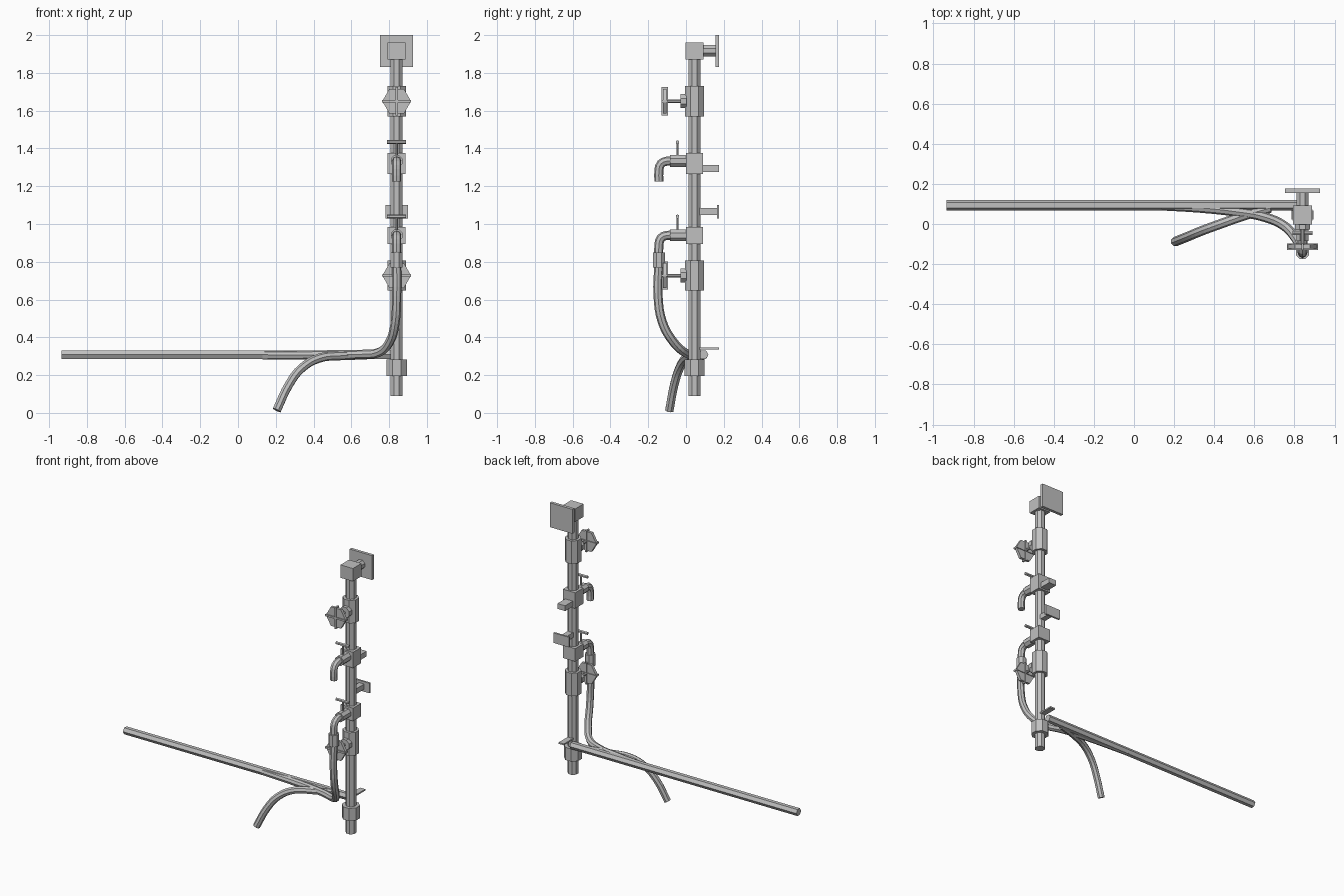
import bpy
import bmesh
from math import pi, cos
from mathutils import Matrix, Vector

if "Cube" in bpy.data.objects:
    bpy.data.objects.remove(bpy.data.objects["Cube"], do_unlink=True)

grey = bpy.data.materials.new("light grey metal")
grey.use_nodes = True
COLOR = (0.53, 0.53, 0.53, 1)
grey.diffuse_color = COLOR
grey.node_tree.nodes["Principled BSDF"].inputs["Base Color"].default_value = COLOR

PX, PY = 0.84, 0.045          # axis of the standing pipe
AXIS_ROT = {"X": Matrix.Rotation(pi / 2, 4, "Y"),
            "Y": Matrix.Rotation(pi / 2, 4, "X"),
            "Z": Matrix.Identity(4)}


def add_mesh(name, bm):
    mesh = bpy.data.meshes.new(name)
    bm.to_mesh(mesh)
    bm.free()
    mesh.materials.append(grey)
    obj = bpy.data.objects.new(name, mesh)
    bpy.context.collection.objects.link(obj)


def box(name, x, y, z):
    """Box from (min, max) ranges."""
    bm = bmesh.new()
    size = Vector((x[1] - x[0], y[1] - y[0], z[1] - z[0]))
    mid = Vector((x[0] + x[1], y[0] + y[1], z[0] + z[1])) / 2
    bmesh.ops.create_cube(bm, size=1, matrix=Matrix.LocRotScale(mid, None, size))
    add_mesh(name, bm)


def prism(name, center, half, length, axis="Z", sides=8, turn=0.5):
    """Regular prism; half is the distance from the axis to a flat face."""
    bm = bmesh.new()
    r = half / cos(pi / sides)
    spin = Matrix.Rotation(turn * 2 * pi / sides, 4, "Z")
    bmesh.ops.create_cone(bm, cap_ends=True, segments=sides, radius1=r, radius2=r, depth=length,
                          matrix=Matrix.Translation(center) @ AXIS_ROT[axis] @ spin)
    add_mesh(name, bm)


def tube(name, points, radius, steps=4):
    """Bent round tube through the points."""
    cu = bpy.data.curves.new(name, "CURVE")
    cu.dimensions = "3D"
    cu.bevel_depth = radius
    cu.bevel_resolution = 2
    cu.use_fill_caps = True
    cu.resolution_u = steps
    sp = cu.splines.new("BEZIER")
    sp.use_smooth = False
    sp.bezier_points.add(len(points) - 1)
    for bp, co in zip(sp.bezier_points, points):
        bp.co = co
        bp.handle_left_type = bp.handle_right_type = "AUTO"
    cu.materials.append(grey)
    obj = bpy.data.objects.new(name, cu)
    bpy.context.collection.objects.link(obj)


def around(c, h):
    return (c - h, c + h)


# Standing pipe with its foot collar
prism("standing_pipe", (PX, PY, 1.0), 0.032, 1.82)
prism("foot_collar", (PX, PY, 0.238), 0.054, 0.088)

# Top block and wall plate
box("top_block", around(PX, 0.048), around(PY, 0.047), (1.87, 1.96))
prism("wall_arm", (PX, 0.125, 1.918), 0.03, 0.07, "Y")
box("wall_plate", around(PX, 0.087), (0.155, 0.176), (1.83, 2.0))


# Valves with handwheels
def valve(prefix, z):
    prism(prefix + "_valve_body", (PX, PY, z), 0.049, 0.16)
    prism(prefix + "_valve_boss", (PX, -0.013, z), 0.037, 0.03, "Y")
    prism(prefix + "_valve_stem", (PX, -0.065, z), 0.009, 0.09, "Y")
    prism(prefix + "_handwheel", (PX, -0.112, z), 0.066, 0.02, "Y", 6)
    box(prefix + "_wheel_bar_flat", around(PX, 0.077), around(-0.113, 0.017), around(z, 0.006))
    box(prefix + "_wheel_bar_upright", around(PX, 0.006), around(-0.113, 0.017), around(z, 0.075))


valve("upper", 1.65)
valve("lower", 0.727)


# Taps with elbow spouts and T handles
def tap(prefix, z, low, high, spout_end):
    box(prefix + "_tap_block", around(PX, 0.048), around(PY, 0.045), (low, high))
    prism(prefix + "_tap_neck", (PX, -0.042, z), 0.031, 0.085, "Y")
    bend = [(PX, -0.07, z), (PX, -0.105, z - 0.001), (PX, -0.132, z - 0.014),
            (PX, -0.143, z - 0.045), (PX, -0.143, spout_end)]
    tube(prefix + "_tap_spout", bend, 0.024, 2)
    prism(prefix + "_handle_pin", (PX, -0.045, z + 0.06), 0.006, 0.09)
    prism(prefix + "_handle_bar", (PX, -0.045, z + 0.1), 0.009, 0.1, "X", 6)


tap("upper", 1.333, 1.265, 1.375, 1.225)
tap("lower", 0.94, 0.895, 0.985, 0.82)

# Rear supports
box("rear_block", around(PX, 0.03), (0.085, 0.175), (1.275, 1.312))
box("rear_arm", around(PX, 0.02), (0.07, 0.168), (1.048, 1.084))
box("rear_plate", around(PX, 0.06), (0.163, 0.176), (1.03, 1.1))
box("pipe_hook", around(PX, 0.02), (0.05, 0.175), (0.336, 0.346))

# Long ground pipe
prism("long_pipe", (-0.06, 0.093, 0.308), 0.0225, 1.75, "X", 6, 0)

# Feed hose from the lower tap, running into the long pipe
prism("hose_connector", (PX, -0.143, 0.81), 0.032, 0.08)
tube("feed_hose", [(PX, -0.143, 0.8), (PX, -0.148, 0.62), (0.832, -0.125, 0.48),
                   (0.805, -0.07, 0.38), (0.75, -0.01, 0.322), (0.65, 0.035, 0.31),
                   (0.5, 0.062, 0.308), (0.33, 0.08, 0.306), (0.13, 0.092, 0.306)], 0.024)

# Drooping branch hose
tube("branch_hose", [(0.68, 0.08, 0.306), (0.55, 0.042, 0.303), (0.43, 0.0, 0.29),
                     (0.335, -0.035, 0.235), (0.27, -0.062, 0.15), (0.205, -0.088, 0.014)], 0.024)
